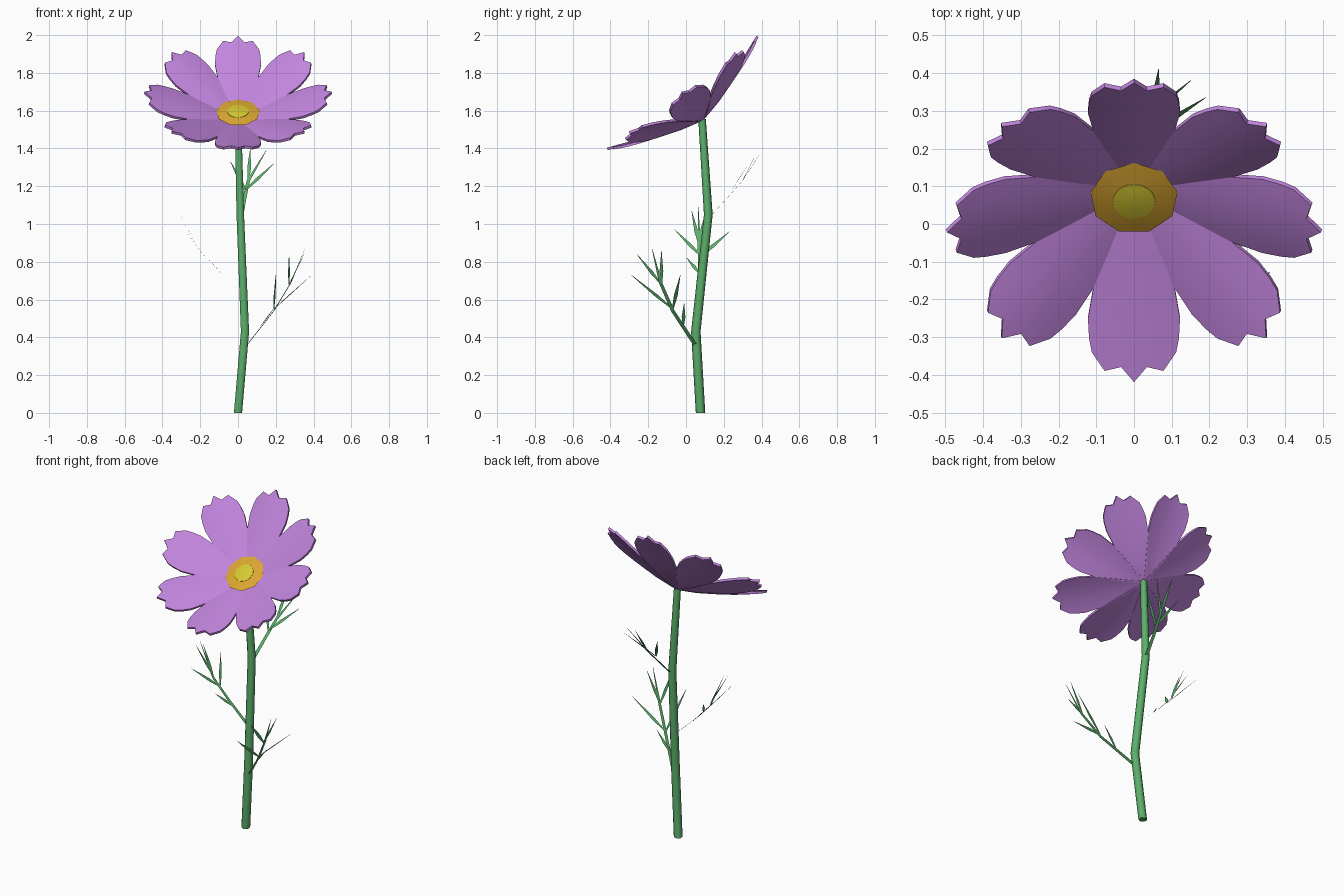
import bpy, bmesh, math
from mathutils import Vector, Matrix

if "Cube" in bpy.data.objects:
    bpy.data.objects.remove(bpy.data.objects["Cube"])


def material(name, col):
    m = bpy.data.materials.new(name)
    m.diffuse_color = (*col, 1)
    m.use_nodes = True
    m.node_tree.nodes["Principled BSDF"].inputs["Base Color"].default_value = m.diffuse_color
    return m


PURPLE = material("petal_purple", (0.54, 0.235, 0.73))
ORANGE = material("disc_orange", (0.70, 0.38, 0.03))
YELLOW = material("disc_yellow", (0.68, 0.58, 0.03))
GREEN = material("stem_green", (0.107, 0.43, 0.147))


def make(name, verts, faces, mat, smooth=True):
    me = bpy.data.meshes.new(name)
    me.from_pydata([tuple(v) for v in verts], [], faces)
    me.materials.append(mat)
    bm = bmesh.new()
    bm.from_mesh(me)
    bmesh.ops.recalc_face_normals(bm, faces=bm.faces)
    bm.to_mesh(me)
    bm.free()
    for p in me.polygons:
        p.use_smooth = smooth
    if smooth:
        me.set_sharp_from_angle(angle=math.radians(65))
    ob = bpy.data.objects.new(name, me)
    bpy.context.collection.objects.link(ob)
    return ob


# Flower head frame: base point, tilted toward the front
HEAD = Matrix.Translation((0, 0.09, 1.55)) @ Matrix.Rotation(math.radians(36.8), 4, 'X')

# One petal along +Y: rows of (radius, half width), then a toothed tip row
COLS = (-1, -0.7, -0.3, 0, 0.3, 0.7, 1)
ROWS = ((0.0, 0.006), (0.05, 0.026), (0.12, 0.056), (0.25, 0.106), (0.34, 0.122), (0.39, 0.119))
TIP = ((-0.112, 0.424), (-0.078, 0.469), (-0.034, 0.457), (0, 0.495),
       (0.034, 0.457), (0.078, 0.469), (0.112, 0.424))
THICK = 0.013


# Petal surface: cupped upward along its length, edges drooping slightly
def cup(x, r):
    return Vector((x, r, 0.36 * r + 0.04 * r * r - 0.011 * (x / 0.12) ** 2))


top = [cup(c * w, r) for r, w in ROWS for c in COLS] + [cup(x, r) for x, r in TIP]
pv = top + [v + Vector((0, 0.3, -0.95)) * THICK * min(1, v.y / 0.1) - Vector((0, 0, 0.001)) for v in top]
n, m, half = len(COLS), len(ROWS) + 1, len(top)
pf = []
for a in range(m - 1):
    for b in range(n - 1):
        q = (a * n + b, a * n + b + 1, (a + 1) * n + b + 1, (a + 1) * n + b)
        pf += [q, tuple(i + half for i in reversed(q))]
# Petal rim
edge = (list(range(n)) + [a * n + n - 1 for a in range(1, m)]
        + [(m - 1) * n + b for b in range(n - 2, -1, -1)] + [a * n for a in range(m - 2, 0, -1)])
for i, e in enumerate(edge):
    f = edge[(i + 1) % len(edge)]
    pf.append((f, e, e + half, f + half))
for i in range(8):
    spin = HEAD @ Matrix.Rotation(i * math.pi / 4, 4, 'Z')
    make(f"petal_{i + 1}", [spin @ v for v in pv], pf, PURPLE)


# Rings joined into a closed skin
def ring_faces(count, sides):
    fs = []
    for a in range(count - 1):
        for k in range(sides):
            k2 = (k + 1) % sides
            fs.append((a * sides + k, a * sides + k2, (a + 1) * sides + k2, (a + 1) * sides + k))
    fs.append(tuple(reversed(range(sides))))
    fs.append(tuple(range((count - 1) * sides, count * sides)))
    return fs


# Flower centre: nine-sided low dome with a round yellow middle
def dome(name, rings, sides, mat, shift):
    vs = []
    for r, h in rings:
        for k in range(sides):
            a = math.pi / 2 + 2 * math.pi * k / sides
            vs.append(HEAD @ Vector((r * math.cos(a), r * math.sin(a) + shift, h)))
    return make(name, vs, ring_faces(len(rings), sides), mat)


dome("flower_disc", ((0.06, 0.036), (0.117, 0.045), (0.06, 0.055), (0.02, 0.058)), 9, ORANGE, 0.006)
dome("flower_middle", ((0.057, 0.053), (0.056, 0.0565), (0.03, 0.060), (0.01, 0.061)), 24, YELLOW, 0.004)


# Stem: tapered six-sided tube along a kinked path
def tube(name, pts, sides, mat):
    vs = []
    for x, y, z, r in pts:
        for k in range(sides):
            a = 2 * math.pi * (k + 0.5) / sides
            vs.append((x + r * math.cos(a), y + r * math.sin(a), z))
    return make(name, vs, ring_faces(len(pts), sides), mat)


tube("stem", ((0, 0.077, 0, 0.025), (0.037, 0.052, 0.43, 0.025),
              (0.012, 0.118, 1.05, 0.023), (0, 0.085, 1.556, 0.02)), 6, GREEN)


# Feathery leaves: flat tapering rib plus narrow pointed blades
def leaf(name, side, rib, blades):
    rib = [Vector(p) for p in rib]
    normal = (rib[-1] - rib[0]).cross(Vector(side)).normalized()
    vs, fs = [], []

    def ribbon(pts, widths):
        across = normal.cross(pts[-1] - pts[0]).normalized()
        base = len(vs)
        for p, w in zip(pts, widths):
            vs.extend((p - across * w, p + across * w))
        for i in range(len(pts) - 1):
            b = base + 2 * i
            fs.append((b, b + 1, b + 3, b + 2))

    ribbon(rib, [0.011, 0.010, 0.009, 0.001])
    for start, tip in blades:
        a, t = Vector(start), Vector(tip)
        ribbon([a, a.lerp(t, 0.4), t], (0.004, 0.010, 0.0008))
    make(name, vs, fs, GREEN, False)


leaf("leaf_lower", (0.22, 1, 0),
     ((0.04, 0.055, 0.35), (0.19, -0.07, 0.54), (0.28, -0.135, 0.69), (0.355, -0.18, 0.87)),
     (((0.19, -0.07, 0.55), (0.39, -0.03, 0.73)),
      ((0.19, -0.07, 0.55), (0.20, -0.29, 0.73)),
      ((0.27, -0.13, 0.68), (0.36, -0.13, 0.86)),
      ((0.27, -0.13, 0.68), (0.27, -0.26, 0.84)),
      ((0.12, -0.015, 0.46), (0.21, -0.01, 0.58))))
leaf("leaf_middle", (0, 1, 0),
     ((0.03, 0.075, 0.63), (-0.12, 0.075, 0.77), (-0.22, 0.07, 0.88), (-0.31, 0.065, 1.09)),
     (((-0.18, 0.08, 0.83), (-0.28, 0.23, 0.96)),
      ((-0.18, 0.08, 0.83), (-0.28, -0.06, 0.97)),
      ((-0.22, 0.07, 0.89), (-0.31, 0.03, 1.07)),
      ((-0.22, 0.07, 0.89), (-0.31, 0.10, 1.05)),
      ((-0.09, 0.07, 0.74), (-0.16, 0.005, 0.82))))
leaf("leaf_upper", (1, -0.08, 0),
     ((0.015, 0.12, 1.03), (0.035, 0.22, 1.14), (0.055, 0.30, 1.23), (0.15, 0.38, 1.39)),
     (((0.04, 0.24, 1.18), (0.19, 0.335, 1.32)),
      ((0.04, 0.24, 1.18), (-0.04, 0.34, 1.33)),
      ((0.055, 0.30, 1.23), (0.065, 0.41, 1.40))))
